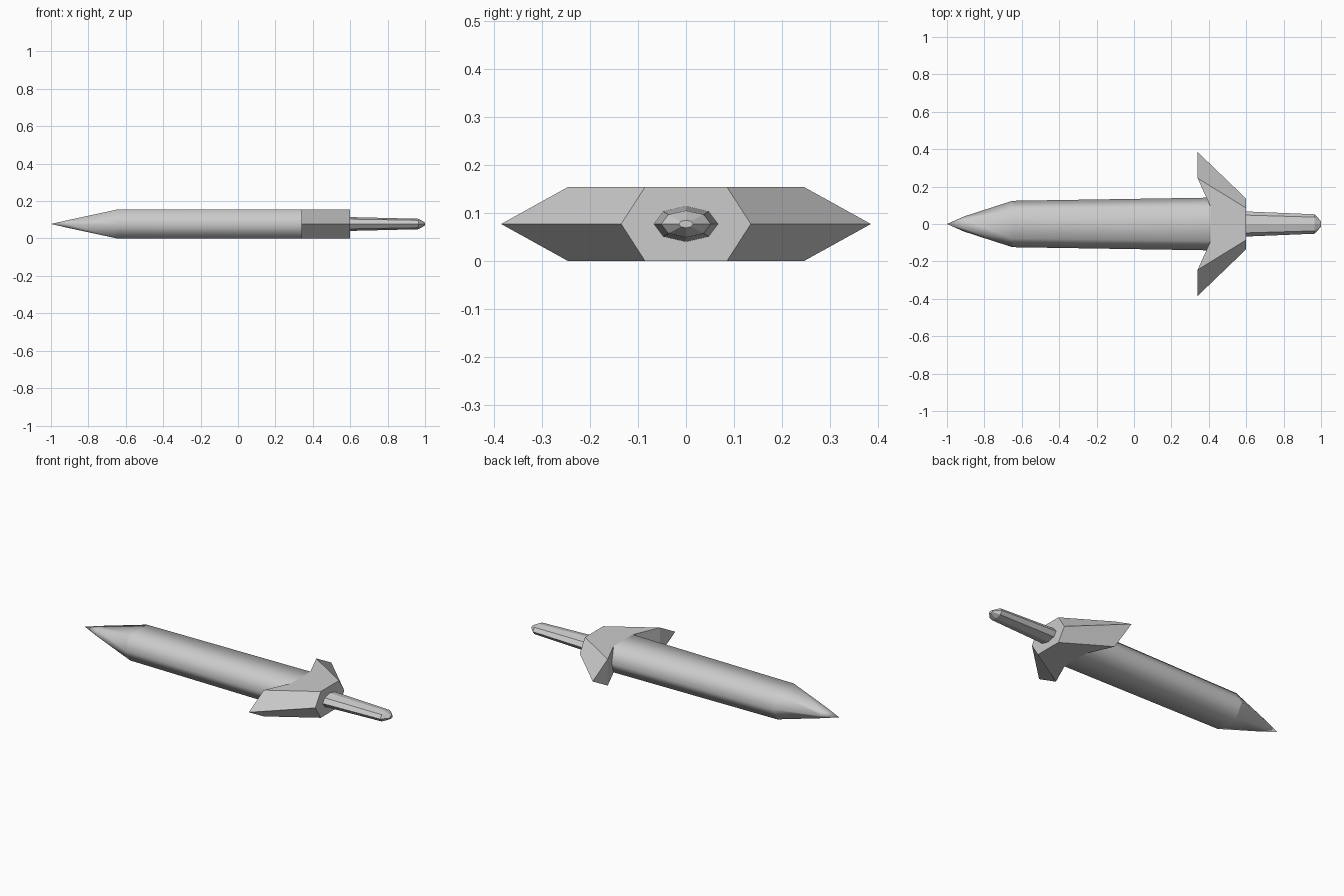
import bpy, math

if "Cube" in bpy.data.objects:
    bpy.data.objects.remove(bpy.data.objects["Cube"])

ZC = 0.0775  # height of the sword's centre plane


def make(name, verts, faces, smooth=False):
    me = bpy.data.meshes.new(name)
    me.from_pydata(verts, [], faces)
    me.update()
    ob = bpy.data.objects.new(name, me)
    bpy.context.collection.objects.link(ob)
    for p in me.polygons:
        p.use_smooth = smooth
    return ob


def hexagon(x, wide, flat, h):
    yz = [(wide, 0), (flat, h), (-flat, h), (-wide, 0), (-flat, -h), (flat, -h)]
    return [(x, y, ZC + z) for y, z in yz]


def octagon(x, ry, rz):
    return [(x, ry * math.cos(i * math.pi / 4), ZC + rz * math.sin(i * math.pi / 4))
            for i in range(8)]


def loft(name, rings, cap_end=False, smooth=False):
    n = len(rings[0])
    verts = [v for r in rings for v in r]
    faces = [(k * n + i, k * n + (i + 1) % n, (k + 1) * n + (i + 1) % n, (k + 1) * n + i)
             for k in range(len(rings) - 1) for i in range(n)]
    if cap_end:
        faces.append(tuple(range(len(verts) - n, len(verts))))
    # rings run along +x and are counter-clockwise seen from +x
    return make(name, verts, faces, smooth)


# Blade: hexagonal bar with softened shading
loft("blade", [hexagon(-0.65, 0.124, 0.077, 0.0765), hexagon(0.41, 0.141, 0.09, 0.0775)],
     smooth=True)

# Blade tip
base = hexagon(-0.65, 0.124, 0.077, 0.0765)
tip_mid = hexagon(-0.91, 0.040, 0.023, 0.0205)
point = [(-1.0, 0, ZC)]
make("blade_tip", point + tip_mid + base,
     [(0, 1 + (i + 1) % 6, 1 + i) for i in range(6)] +
     [(1 + i, 1 + (i + 1) % 6, 7 + (i + 1) % 6, 7 + i) for i in range(6)], True)
for ob in (bpy.data.objects["blade"], bpy.data.objects["blade_tip"]):
    for p in ob.data.polygons:
        p.flip() if hasattr(p, "flip") else None

# Guard: swept-forward wings with bevelled outer edges
outline = [(0.34, 0.245), (0.41, 0.09), (0.41, -0.09), (0.34, -0.245), (0.60, -0.085), (0.60, 0.085)]
verts = [(x, y, ZC + s * ZC) for s in (1, -1) for x, y in outline]
verts += [(0.34, 0.385, ZC), (0.60, 0.135, ZC), (0.34, -0.385, ZC), (0.60, -0.135, ZC)]
faces = [(0, 1, 5), (1, 2, 4, 5), (2, 3, 4),            # top
         (6, 11, 7), (7, 11, 10, 8), (8, 10, 9),        # bottom
         (0, 6, 7, 1), (2, 8, 9, 3),                    # inner walls
         (0, 12, 6), (3, 9, 14),                        # wing ends
         (0, 5, 13, 12), (6, 12, 13, 11),               # left bevels
         (3, 14, 15, 4), (9, 10, 15, 14),               # right bevels
         (5, 4, 15, 10, 11, 13)]                        # back plate
make("guard", verts, faces)

# Handle: tapered octagonal grip with bevelled pommel
loft("handle", [octagon(0.60, 0.067, 0.037), octagon(0.965, 0.052, 0.028),
                octagon(1.0, 0.015, 0.008)], cap_end=True)

# Make all normals face outward
import bmesh
for ob in bpy.context.collection.objects:
    bm = bmesh.new()
    bm.from_mesh(ob.data)
    bmesh.ops.recalc_face_normals(bm, faces=bm.faces)
    bm.to_mesh(ob.data)
    bm.free()
